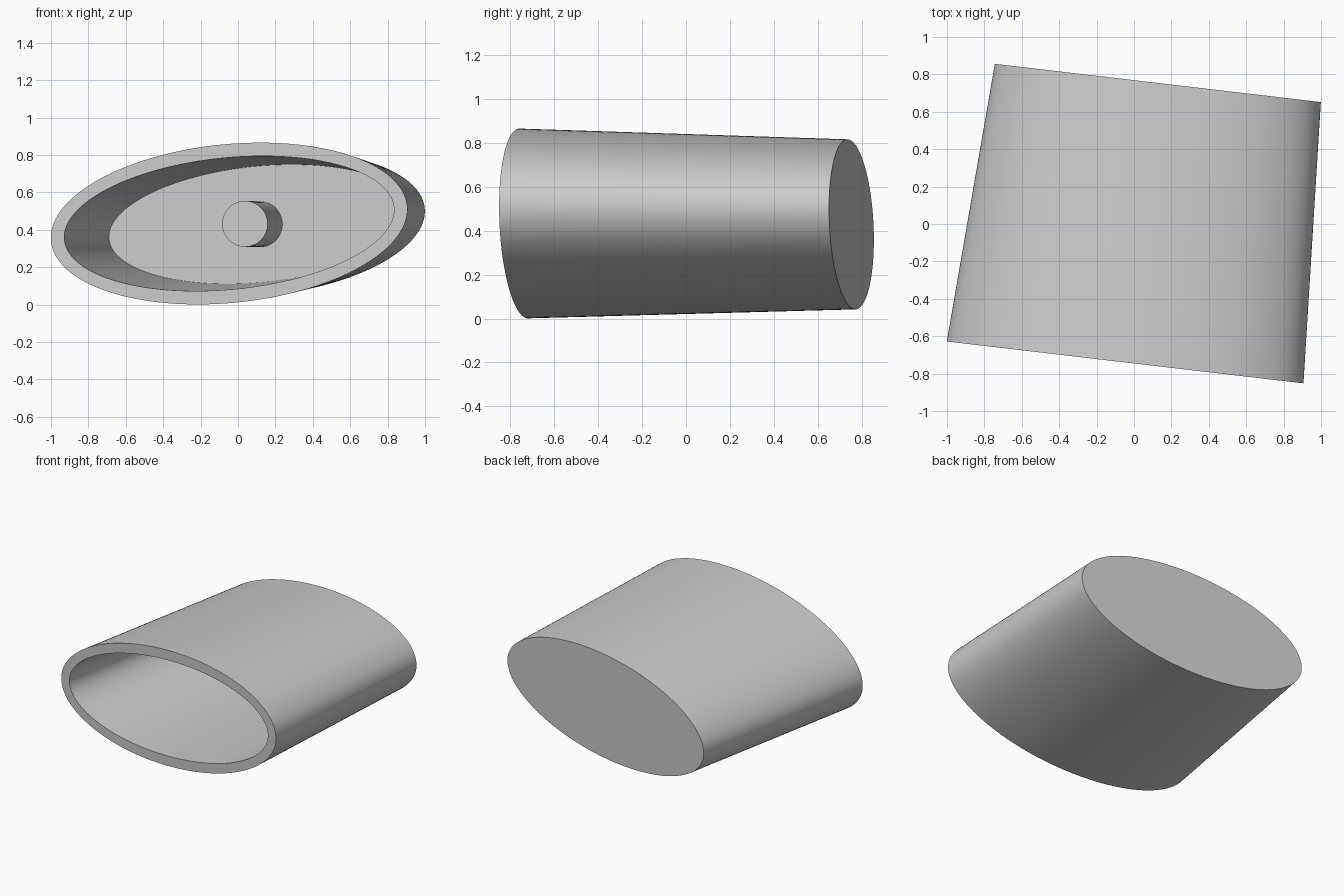
import bpy, bmesh, math
from mathutils import Vector

if "Cube" in bpy.data.objects:
    bpy.data.objects.remove(bpy.data.objects["Cube"])

SEG = 160
FRONT = Vector((-0.0475, -0.740, 0.4335))   # centre of the open mouth
BACK = Vector((0.1275, 0.754, 0.4295))      # centre of the closed end
SIDE = Vector((0.9932, -0.1165, 0)).normalized()
UP = Vector((0, 0, 1))
TILT = math.radians(5.6)                    # roll of the oval about the axis
WALL = 0.0725
FLOOR = 0.93                                # floor position along the axis


def ring(bm, t, a, b):
    """Oval loop of vertices at fraction t along the axis."""
    c = FRONT.lerp(BACK, t)
    verts = []
    for i in range(SEG):
        w = 2 * math.pi * i / SEG
        p, q = a * math.cos(w), b * math.sin(w)
        u = p * math.cos(TILT) - q * math.sin(TILT)
        v = p * math.sin(TILT) + q * math.cos(TILT)
        verts.append(bm.verts.new(c + SIDE * u + UP * v))
    return verts


def outer(t, inset=0.0):
    """Half axes of the tapering oval at fraction t."""
    return (t, 0.9637 + (0.8809 - 0.9637) * t - inset,
            0.4242 + (0.3797 - 0.4242) * t - inset)


def loft(name, sections):
    """Skin a chain of ovals and cap both ends."""
    bm = bmesh.new()
    rings = [ring(bm, *s) for s in sections]
    for r0, r1 in zip(rings, rings[1:]):
        for i in range(SEG):
            j = (i + 1) % SEG
            bm.faces.new((r0[i], r0[j], r1[j], r1[i]))
    bm.faces.new(rings[0])
    bm.faces.new(rings[-1])
    bmesh.ops.recalc_face_normals(bm, faces=bm.faces)
    mesh = bpy.data.meshes.new(name)
    bm.to_mesh(mesh)
    bm.free()
    ob = bpy.data.objects.new(name, mesh)
    bpy.context.collection.objects.link(ob)
    bpy.ops.object.select_all(action='DESELECT')
    ob.select_set(True)
    bpy.context.view_layer.objects.active = ob
    bpy.ops.object.shade_smooth_by_angle(angle=math.radians(30))
    return ob


# Hollow oval cup: closed back, outer wall, rim, inner wall, floor
loft("oval_cup", [outer(1), outer(0), outer(0, WALL), outer(FLOOR, WALL)])

# Round peg standing on the floor inside, sunk slightly into it
loft("inner_peg", [(0.483, 0.1225, 0.1225), (FLOOR + 0.02, 0.1225, 0.1225)])
